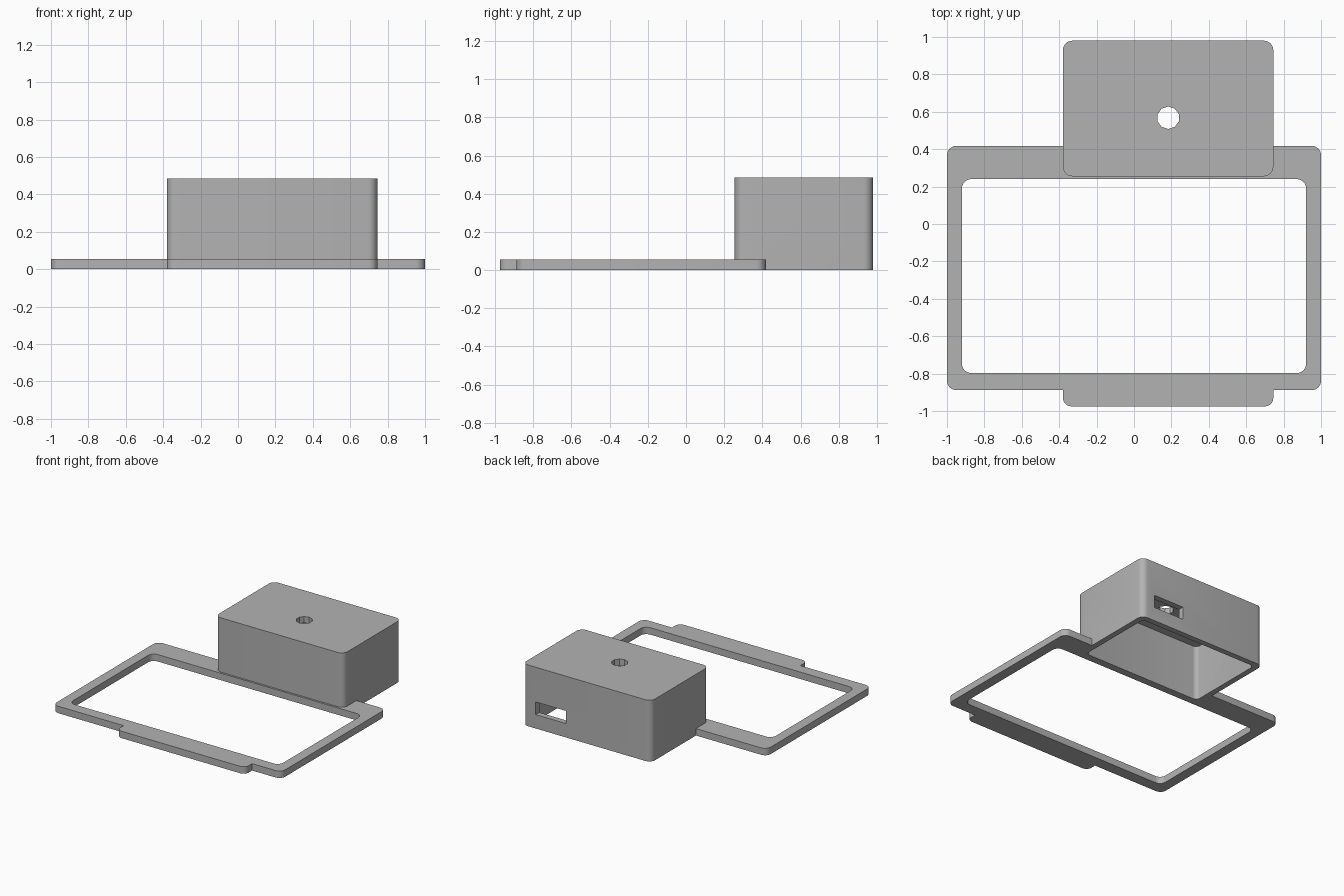
import bpy
import bmesh
import math

old = bpy.data.objects.get("Cube")
if old:
    bpy.data.objects.remove(old, do_unlink=True)

grey = bpy.data.materials.new("plain grey")
grey.use_nodes = True
grey.diffuse_color = (0.45, 0.45, 0.45, 1)
grey.node_tree.nodes["Principled BSDF"].inputs["Base Color"].default_value = (0.45, 0.45, 0.45, 1)


def prism(name, outline, z0, z1):
    """Extrude a closed outline of (x, y) points from z0 to z1."""
    bm = bmesh.new()
    base = bm.faces.new([bm.verts.new((x, y, z0)) for x, y in outline])
    top = bmesh.ops.extrude_face_region(bm, geom=[base])["geom"]
    bmesh.ops.translate(bm, vec=(0, 0, z1 - z0),
                        verts=[v for v in top if isinstance(v, bmesh.types.BMVert)])
    bmesh.ops.recalc_face_normals(bm, faces=bm.faces)
    mesh = bpy.data.meshes.new(name)
    bm.to_mesh(mesh)
    bm.free()
    mesh.materials.append(grey)
    obj = bpy.data.objects.new(name, mesh)
    bpy.context.collection.objects.link(obj)
    return obj


def rounded_slab(name, x0, x1, y0, y1, z0, z1, r, steps=6):
    """Slab with rounded vertical corners."""
    centres = [(x1 - r, y1 - r), (x0 + r, y1 - r), (x0 + r, y0 + r), (x1 - r, y0 + r)]
    points = []
    for i, (cx, cy) in enumerate(centres):
        for s in range(steps + 1):
            a = (i + s / steps) * math.pi / 2
            points.append((cx + r * math.cos(a), cy + r * math.sin(a)))
    return prism(name, points, z0, z1)


def combine(target, tool, operation):
    """Apply a boolean and remove the tool."""
    bpy.context.view_layer.objects.active = target
    mod = target.modifiers.new(operation.lower(), "BOOLEAN")
    mod.operation = operation
    mod.solver = "EXACT"
    mod.object = tool
    bpy.ops.object.modifier_apply(modifier=mod.name)
    bpy.data.objects.remove(tool, do_unlink=True)


# Main dimensions
LEFT, RIGHT = -0.38, 0.745
FRONT, BACK = 0.255, 0.98
HEIGHT, PLATE, WALL = 0.485, 0.055, 0.045

# Flat bezel with front tab and window opening
body = rounded_slab("bezel_with_housing", -1, 1, -0.888, 0.418, 0, PLATE, 0.05)
combine(body, rounded_slab("front_tab", LEFT, RIGHT, -0.975, -0.82, 0, PLATE, 0.045), "UNION")
combine(body, rounded_slab("window_cutter", -0.92, 0.92, -0.797, 0.24, -0.1, 0.2, 0.05), "DIFFERENCE")

# Housing, hollow and open underneath
combine(body, rounded_slab("housing", LEFT, RIGHT, FRONT, BACK, 0, HEIGHT, 0.05), "UNION")
combine(body, rounded_slab("cavity_cutter", LEFT + WALL, RIGHT - WALL, FRONT + WALL, BACK - WALL,
                           -0.1, HEIGHT - 0.05, 0.035), "DIFFERENCE")

# Cable slot through the back wall
slot = [(0.365, 0.88), (0.63, 0.88), (0.63, 1.1), (0.365, 1.1)]
combine(body, prism("slot_cutter", slot, 0.11, 0.21), "DIFFERENCE")

# Hole through the roof
SIDES = 10
ring = [(0.183 + 0.06 * math.sin(i * math.tau / SIDES), 0.568 + 0.06 * math.cos(i * math.tau / SIDES))
        for i in range(SIDES)]
combine(body, prism("roof_hole_cutter", ring, 0.4, 0.6), "DIFFERENCE")

# Smooth rounded corners, crisp edges
bpy.ops.object.select_all(action="DESELECT")
body.select_set(True)
bpy.context.view_layer.objects.active = body
bpy.ops.object.shade_smooth_by_angle(angle=math.radians(30))
